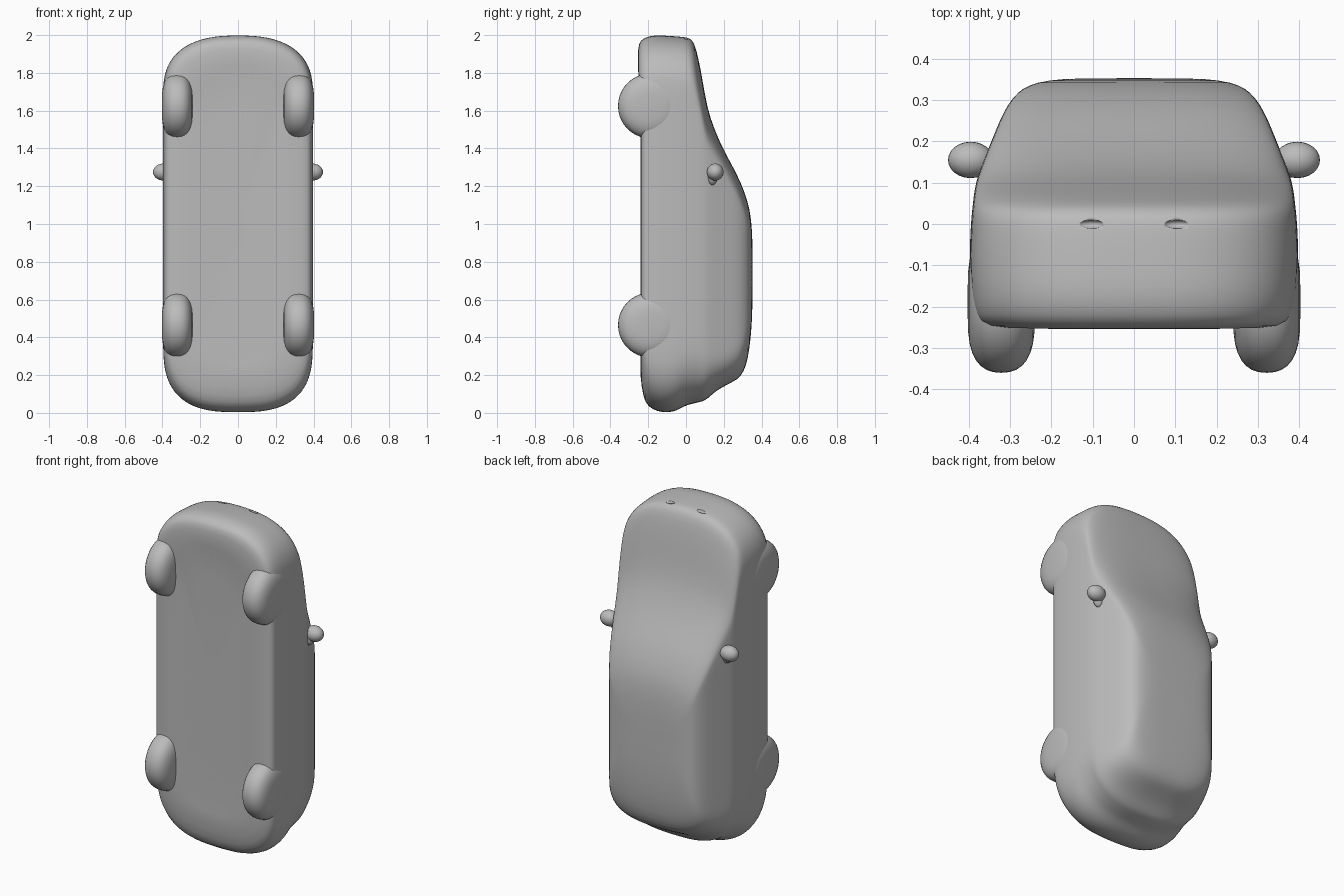
import bpy, bmesh, math
from mathutils import Matrix, Vector

if "Cube" in bpy.data.objects:
    bpy.data.objects.remove(bpy.data.objects["Cube"])

paint = bpy.data.materials.new("plain grey")
paint.diffuse_color = (0.5, 0.5, 0.5, 1)
paint.use_nodes = True
paint.node_tree.nodes["Principled BSDF"].inputs["Base Color"].default_value = paint.diffuse_color


def make(name, bm, material=paint):
    bmesh.ops.recalc_face_normals(bm, faces=bm.faces)
    for f in bm.faces:
        f.smooth = True
    me = bpy.data.meshes.new(name)
    bm.to_mesh(me)
    bm.free()
    ob = bpy.data.objects.new(name, me)
    bpy.context.collection.objects.link(ob)
    me.materials.append(material)
    return ob


def ramp(v, a, b):
    t = min(1, max(0, (v - a) / (b - a)))
    return t * t * (3 - 2 * t)


# Body layers from underside to roof: height y, tail z, nose z, half width
LAYERS = [
    (-.238, .30, 1.79, .20), (-.242, .25, 1.83, .23), (-.242, .20, 1.94, .35),
    (-.228, .08, 1.975, .383), (-.20, .03, 1.995, .39), (-.15, .007, 2.0, .395),
    (-.10, .0, 1.997, .397), (-.05, .01, 1.994, .397), (-.01, .035, 1.99, .395),
    (.02, .045, 1.985, .393), (.045, .05, 1.96, .39), (.065, .055, 1.88, .388),
    (.085, .06, 1.78, .385), (.11, .07, 1.62, .38), (.15, .11, 1.50, .365),
    (.20, .14, 1.39, .345), (.25, .165, 1.30, .325), (.29, .19, 1.22, .305),
    (.32, .25, 1.14, .28), (.336, .34, 1.08, .255), (.348, .45, 1.0, .21),
    (.353, .60, .88, .14)]


def layer_ring(bm, i, y, z0, z1, hw):
    high = ramp(y, .05, .2)
    span = .45 * (z1 - z0)
    rf, rr = min(.30 - .17 * high, span), min(.36 - .16 * high, span)
    pts = []
    n, m = 24, 8
    for k in range(n + 1):                       # rounded nose
        a = math.pi * k / n
        c, s = math.cos(a), math.sin(a)
        pts.append((math.copysign(abs(c) ** .8, c) * hw, z1 - rf + rf * abs(s) ** .8))
    top, low = z1 - rf, z0 + rr
    for k in range(1, m):                        # left flank
        pts.append((-hw, top + (low - top) * k / m))
    for k in range(n + 1):                       # rounded tail
        a = math.pi * k / n
        c, s = -math.cos(a), math.sin(a)
        pts.append((math.copysign(abs(c) ** .72, c) * hw, low - rr * abs(s) ** .72))
    for k in range(1, m):                        # right flank
        pts.append((hw, low + (top - low) * k / m))
    # bumper lip dips slightly below the floor at the nose
    lip = .013 if 0 < i < 4 else 0
    return [bm.verts.new((x, y - lip * ramp(z, 1.6, 1.82), z)) for x, z in pts]


bm = bmesh.new()
rings = [layer_ring(bm, i, *row) for i, row in enumerate(LAYERS)]
for a, b in zip(rings, rings[1:]):
    for k in range(len(a)):
        j = (k + 1) % len(a)
        bm.faces.new((a[k], a[j], b[j], b[k]))
bm.faces.new(rings[0])
bm.faces.new(rings[-1])
body = make("car_body", bm)
body.modifiers.new("soften", 'SUBSURF').levels = 1
body.modifiers["soften"].render_levels = 1


def ellipsoid(name, centre, radii):
    bm = bmesh.new()
    bmesh.ops.create_uvsphere(bm, u_segments=24, v_segments=14, radius=1)
    bm.transform(Matrix.Translation(Vector(centre)) @ Matrix.Diagonal((*radii, 1)))
    return make(name, bm)


# Wheels: rounded tyre profile spun about the x axis
def wheel(name, x, z):
    profile = []
    for k in range(17):
        a = math.pi * k / 16
        c, s = math.cos(a), math.sin(a)
        profile.append((math.copysign(abs(c) ** .85, c) * .082, .172 * s ** .55 if 0 < k < 16 else 0))
    bm = bmesh.new()
    vs = [bm.verts.new((px, r, 0)) for px, r in profile]
    es = [bm.edges.new(p) for p in zip(vs, vs[1:])]
    bmesh.ops.spin(bm, geom=vs + es, cent=(0, 0, 0), axis=(1, 0, 0),
                   angle=2 * math.pi, steps=40)
    bmesh.ops.remove_doubles(bm, verts=bm.verts, dist=1e-4)
    bm.transform(Matrix.Translation((x, -.188, z)))
    make(name, bm)


for side, s in (("right", 1), ("left", -1)):
    wheel("front_wheel_" + side, s * .321, 1.625)
    wheel("rear_wheel_" + side, s * .321, .465)
    # Door mirrors: pod and stalk
    ellipsoid("mirror_" + side, (s * .395, .155, 1.275), (.055, .044, .045))
    ellipsoid("mirror_stalk_" + side, (s * .365, .14, 1.25), (.035, .025, .045))
    # Small lamp dents in the nose
    cut = ellipsoid("lamp_cutter_" + side, (s * .105, 0, 1.99), (.032, .012, .02))
    cut.hide_render = True
    cut.hide_viewport = True
    mod = body.modifiers.new("lamp_dent_" + side, 'BOOLEAN')
    mod.operation = 'DIFFERENCE'
    mod.object = cut
